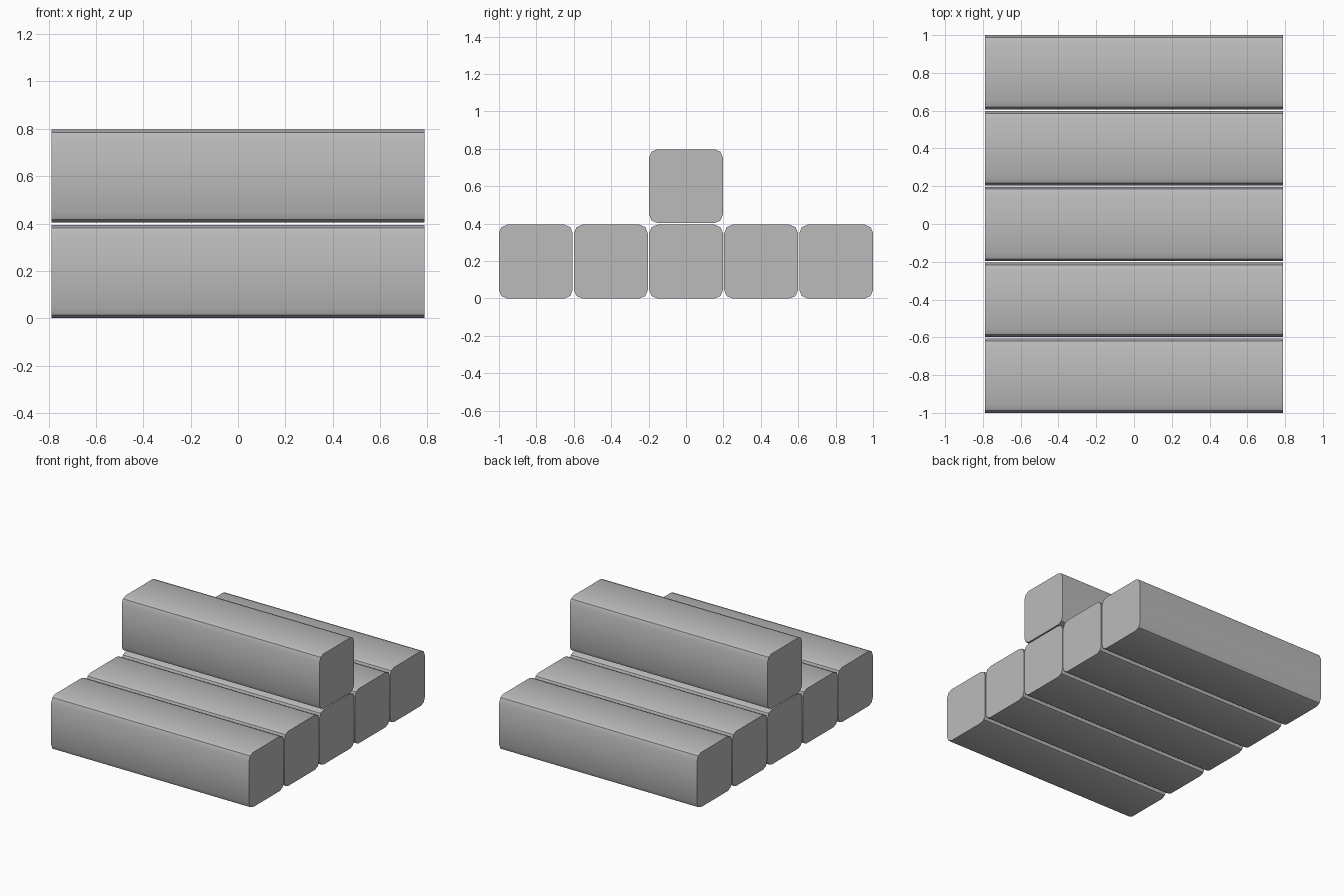
import bpy
import math

cube = bpy.data.objects.get("Cube")
if cube:
    bpy.data.objects.remove(cube, do_unlink=True)

LENGTH = 1.576
SIZE = 0.394     # side of the square section
PITCH = 0.4015   # spacing between neighbouring bars
RADIUS = 0.044

grey = bpy.data.materials.new("plain_grey")
grey.use_nodes = True
colour = (0.5, 0.5, 0.5, 1)
grey.diffuse_color = colour
grey.node_tree.nodes["Principled BSDF"].inputs["Base Color"].default_value = colour


def add_bar(name, y, z):
    """Square bar along x with its four long edges rounded."""
    bpy.ops.mesh.primitive_cube_add(size=1, location=(0, y, z))
    bar = bpy.context.object
    bar.name = name
    bar.scale = (LENGTH, SIZE, SIZE)
    bpy.ops.object.transform_apply(location=False, rotation=False, scale=True)
    bar.data.materials.append(grey)

    # Only the edges running along x are rounded; the ends stay flat
    weights = bar.data.attributes.new("bevel_weight_edge", "FLOAT", "EDGE")
    for edge in bar.data.edges:
        a, b = (bar.data.vertices[i].co for i in edge.vertices)
        weights.data[edge.index].value = 1.0 if abs(a.x - b.x) > 1 else 0.0
    bevel = bar.modifiers.new("rounded_edges", "BEVEL")
    bevel.limit_method = "WEIGHT"
    bevel.width = RADIUS
    bevel.segments = 2
    bpy.ops.object.modifier_apply(modifier=bevel.name)
    bpy.ops.object.shade_smooth_by_angle(angle=math.radians(30))


# Bottom row, front to back
for i, place in enumerate(("front", "front_inner", "middle", "back_inner", "back")):
    add_bar(place + "_bar", (i - 2) * PITCH, SIZE / 2)

# Single bar stacked on the middle one
add_bar("top_bar", 0, SIZE / 2 + PITCH + 0.002)
